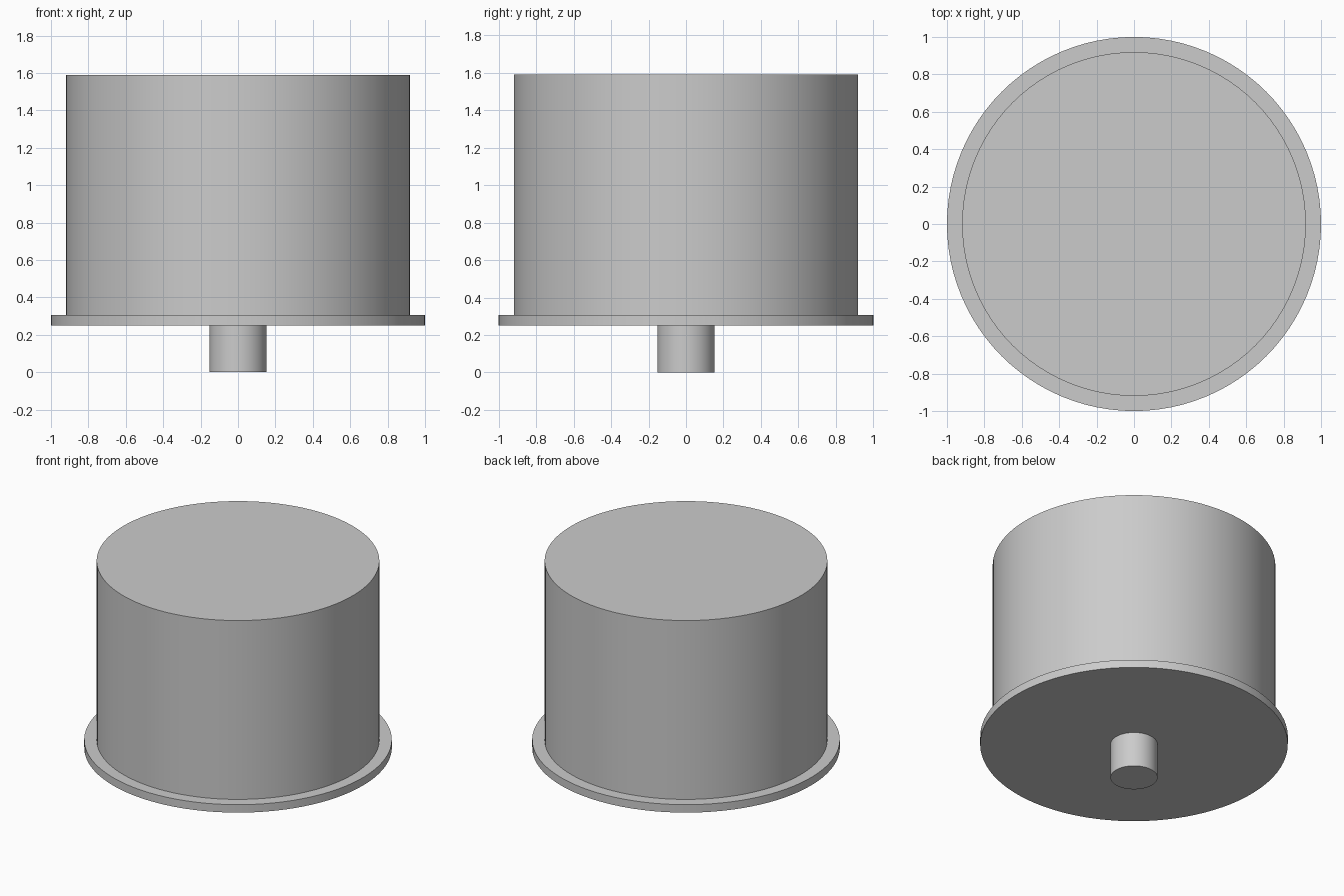
import bpy

cube = bpy.data.objects.get("Cube")
if cube:
    bpy.data.objects.remove(cube, do_unlink=True)

# Single plain grey
grey = bpy.data.materials.new("plain_grey")
grey.use_nodes = True
colour = (0.6, 0.6, 0.6, 1)
grey.diffuse_color = colour
grey.node_tree.nodes["Principled BSDF"].inputs["Base Color"].default_value = colour


def disc(name, radius, bottom, top):
    """Upright smooth-sided cylinder between two heights."""
    bpy.ops.mesh.primitive_cylinder_add(
        vertices=96, radius=radius, depth=top - bottom,
        location=(0, 0, (bottom + top) / 2))
    part = bpy.context.object
    part.name = name
    part.data.materials.append(grey)
    bpy.ops.object.shade_smooth_by_angle()
    return part


# Stub below, thin rim, tall body
disc("bottom_stub", 0.153, 0, 0.25)
disc("base_rim", 1, 0.25, 0.307)
disc("main_body", 0.919, 0.307, 1.59)
